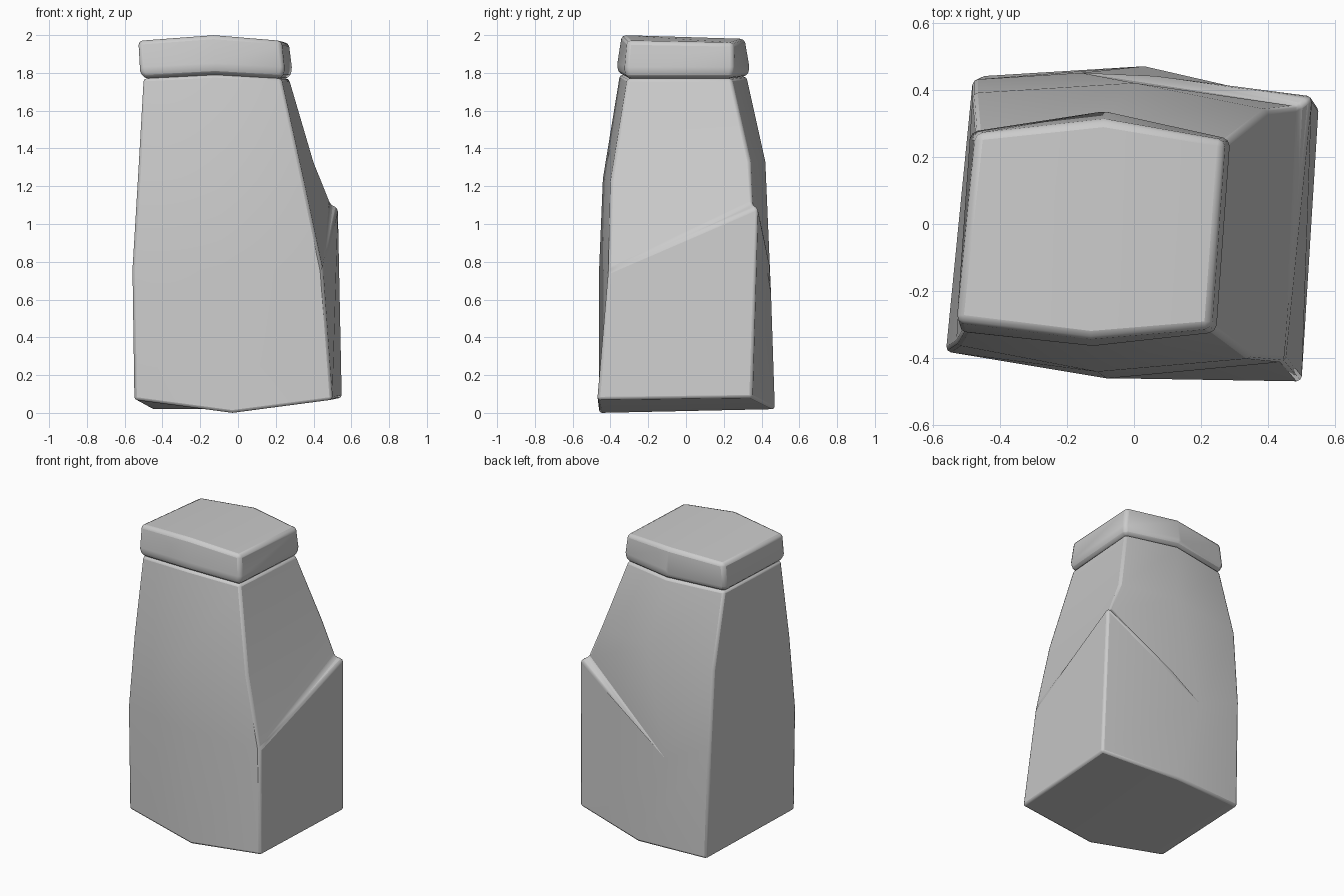
import bpy, bmesh
from mathutils import Vector

if "Cube" in bpy.data.objects:
    bpy.data.objects.remove(bpy.data.objects["Cube"], do_unlink=True)

stone = bpy.data.materials.new("light grey")
stone.use_nodes = True
colour = (0.6, 0.6, 0.6, 1)
stone.diffuse_color = colour
stone.node_tree.nodes["Principled BSDF"].inputs["Base Color"].default_value = colour

# Outline order: front left, front ridge, front right, back right, back ridge, back left
BACK_RIGHT = 3
base = [(-.55, -.38, .07), (-.03, -.46, 0), (.5, -.47, .07),
        (.55, .35, .08), (.03, .47, .02), (-.46, .44, .02)]
waist = [(-.56, -.38, .76), (-.08, -.46, .76), (.45, -.41, .75),
         (.53, .38, 1.09), (.04, .46, .77), (-.48, .43, .77)]
shoulder = [(-.53, -.36, 1.25), (-.11, -.44, 1.24), (.35, -.4, 1.22),
            (.4, .34, 1.33), (0, .42, 1.33), (-.48, .39, 1.28)]
neck = [(-.5, -.31, 1.77), (-.12, -.35, 1.79), (.23, -.31, 1.77),
        (.27, .24, 1.77), (-.08, .32, 1.78), (-.47, .26, 1.77)]
crown = [(-.53, -.29, 1.97), (-.13, -.34, 2), (.23, -.31, 1.97),
         (.27, .25, 1.96), (-.09, .31, 1.98), (-.47, .27, 1.96)]


def add_ring(bm, points):
    return [bm.verts.new(p) for p in points]


def bridge(bm, low, high):
    for i in range(len(low)):
        j = (i + 1) % len(low)
        bm.faces.new((low[i], low[j], high[j], high[i]))


def close_end(bm, ring):
    # Two panels meeting along the line between the front and back ridges
    front_left, front, front_right, back_right, back, back_left = ring
    bm.faces.new((front_left, front, back, back_left))
    bm.faces.new((front, front_right, back_right, back))


def finish(bm, name, width):
    bmesh.ops.recalc_face_normals(bm, faces=bm.faces[:])
    mesh = bpy.data.meshes.new(name)
    bm.to_mesh(mesh)
    bm.free()
    mesh.materials.append(stone)
    obj = bpy.data.objects.new(name, mesh)
    bpy.context.collection.objects.link(obj)
    # Softly worn edges
    bevel = obj.modifiers.new("worn_edges", "BEVEL")
    bevel.width = width
    bevel.segments = 2
    bevel.limit_method = "ANGLE"
    bevel.angle_limit = 0.5
    bpy.ops.object.select_all(action="DESELECT")
    obj.select_set(True)
    bpy.context.view_layer.objects.active = obj
    bpy.ops.object.shade_smooth_by_angle(angle=0.6)
    return obj


# Body with a chipped ledge at the back right corner
bm = bmesh.new()
base_ring = add_ring(bm, base)
waist_ring = add_ring(bm, waist)
shoulder_ring = add_ring(bm, shoulder)
neck_ring = add_ring(bm, neck)
chipped_ring = list(waist_ring)
chipped_ring[BACK_RIGHT] = bm.verts.new((.49, .35, 1.11))
bridge(bm, base_ring, waist_ring)
bridge(bm, chipped_ring, shoulder_ring)
bridge(bm, shoulder_ring, neck_ring)
outer, inner = waist_ring[BACK_RIGHT], chipped_ring[BACK_RIGHT]
bm.faces.new((waist_ring[BACK_RIGHT - 1], outer, inner))
bm.faces.new((outer, waist_ring[BACK_RIGHT + 1], inner))
close_end(bm, base_ring)
close_end(bm, neck_ring)
finish(bm, "body", 0.015)

# Overhanging cap
centre = sum((Vector(p) for p in neck), Vector()) / len(neck)
rim = []
for point in neck:
    spread = (Vector(point) - centre) * 1.05
    rim.append((centre.x + spread.x, centre.y + spread.y, point[2] + .04))
bm = bmesh.new()
rings = [add_ring(bm, points) for points in (neck, rim, crown)]
bridge(bm, rings[0], rings[1])
bridge(bm, rings[1], rings[2])
close_end(bm, rings[0])
close_end(bm, rings[2])
finish(bm, "cap", 0.03)
